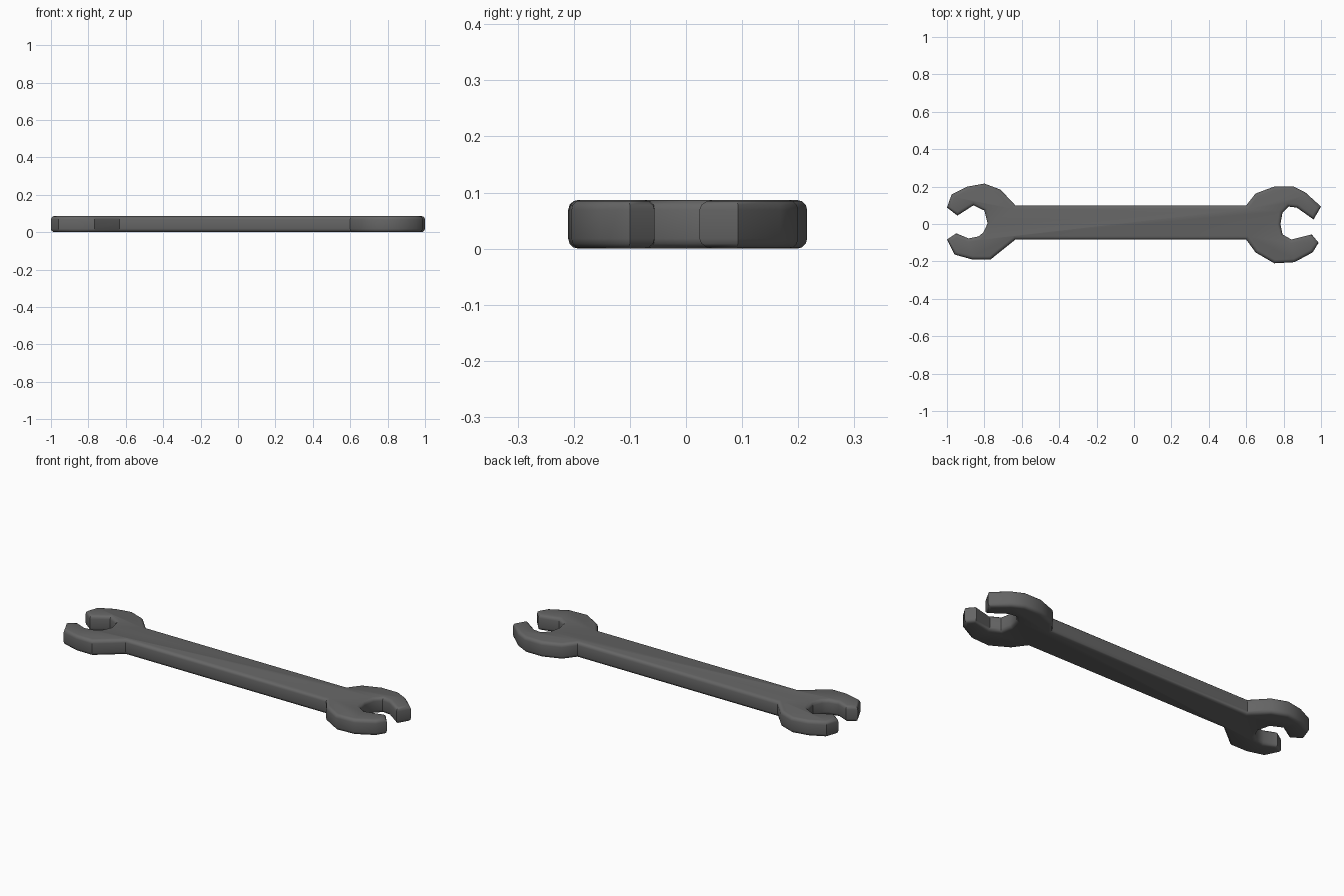
import bpy, bmesh

if "Cube" in bpy.data.objects:
    bpy.data.objects.remove(bpy.data.objects["Cube"])

THICKNESS = 0.087
ROUND = 0.018

# Left open jaw, from the top of the handle round to its underside
left_jaw = [
    (-0.634, 0.099), (-0.714, 0.184), (-0.80, 0.216), (-0.89, 0.20),
    (-0.975, 0.158), (-1.0, 0.088), (-0.944, 0.045), (-0.858, 0.10),
    (-0.80, 0.072), (-0.783, 0.003), (-0.805, -0.045), (-0.832, -0.067),
    (-0.885, -0.077), (-0.95, -0.05), (-1.0, -0.083), (-0.96, -0.163),
    (-0.864, -0.19), (-0.767, -0.19), (-0.634, -0.083),
]
# Right open jaw, from the underside of the handle back to its top
right_jaw = [
    (0.60, -0.083), (0.65, -0.152), (0.75, -0.21), (0.858, -0.204),
    (0.955, -0.152), (0.987, -0.10), (0.95, -0.056), (0.842, -0.083),
    (0.794, -0.056), (0.783, 0.0), (0.794, 0.06), (0.826, 0.093),
    (0.87, 0.088), (0.96, 0.024), (1.0, 0.093), (0.917, 0.168),
    (0.853, 0.20), (0.75, 0.20), (0.65, 0.163), (0.60, 0.099),
]

# Extrude the profile; the two jaws are joined by the straight handle
bm = bmesh.new()
base = bm.faces.new([bm.verts.new((x, y, 0)) for x, y in left_jaw + right_jaw])
top = bmesh.ops.extrude_face_region(bm, geom=[base], use_keep_orig=True)
for v in top["geom"]:
    if isinstance(v, bmesh.types.BMVert):
        v.co.z = THICKNESS
bmesh.ops.recalc_face_normals(bm, faces=bm.faces)

# Round the upper and lower rims
rims = [e for e in bm.edges if abs(e.verts[0].co.z - e.verts[1].co.z) < 1e-5]
bmesh.ops.bevel(bm, geom=rims, offset=ROUND, offset_type='OFFSET',
                segments=3, profile=0.5, affect='EDGES', clamp_overlap=True)

mesh = bpy.data.meshes.new("wrench")
bm.to_mesh(mesh)
bm.free()
wrench = bpy.data.objects.new("wrench", mesh)
bpy.context.collection.objects.link(wrench)

# Dark steel
steel = bpy.data.materials.new("dark_steel")
steel.diffuse_color = (0.13, 0.13, 0.13, 1)
steel.use_nodes = True
steel.node_tree.nodes["Principled BSDF"].inputs["Base Color"].default_value = steel.diffuse_color
mesh.materials.append(steel)

bpy.context.view_layer.objects.active = wrench
wrench.select_set(True)
bpy.ops.object.shade_smooth_by_angle(angle=0.6)
